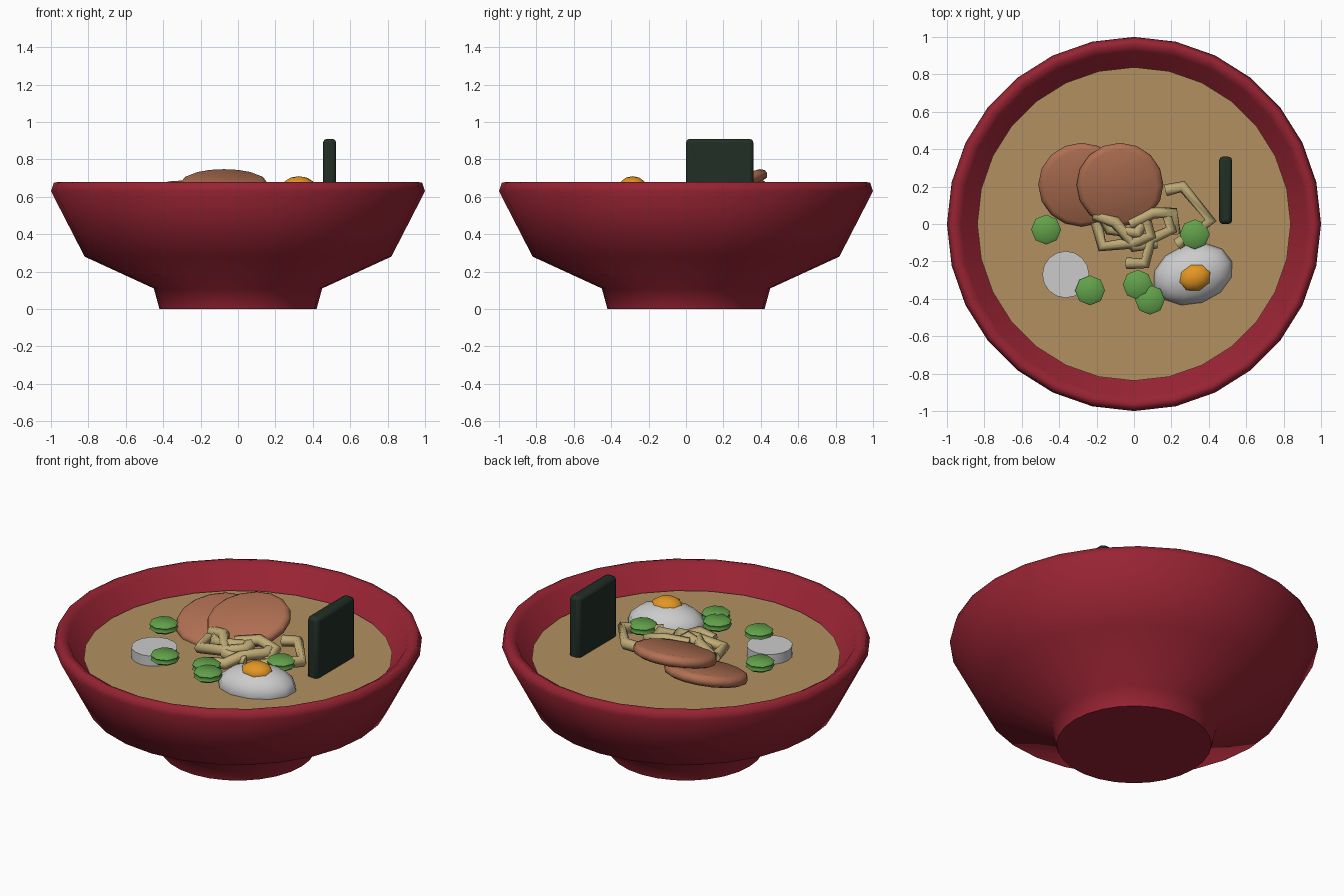
import bpy, math
from math import radians, cos, sin, pi

if "Cube" in bpy.data.objects:
    bpy.data.objects.remove(bpy.data.objects["Cube"])


def mat(name, r, g, b):
    m = bpy.data.materials.new(name)
    m.diffuse_color = [(c / 255) ** 2.2 for c in (r, g, b)] + [1]
    m.use_nodes = True
    m.node_tree.nodes["Principled BSDF"].inputs["Base Color"].default_value = m.diffuse_color
    return m


RED = mat("lacquer", 150, 40, 54)
BROTH = mat("broth", 176, 143, 97)
PORK = mat("pork", 176, 112, 84)
NOODLE = mat("noodle", 190, 170, 118)
WHITE = mat("egg_white", 232, 232, 230)
YOLK = mat("yolk", 226, 148, 40)
CAKE = mat("fish_cake", 205, 203, 203)
GREEN = mat("green", 98, 160, 76)
SEAWEED = mat("seaweed", 38, 50, 42)


def finish(ob, name, material, angle=40):
    ob.name = name
    ob.data.materials.append(material)
    bpy.ops.object.select_all(action='DESELECT')
    ob.select_set(True)
    bpy.context.view_layer.objects.active = ob
    bpy.ops.object.shade_smooth_by_angle(angle=radians(angle))
    return ob


def lathe(name, profile, n, material, loc=(0, 0, 0), angle=40):
    """Revolve (radius, z) points, listed bottom outside to end, capping both ends."""
    verts = [(r * cos(2 * pi * i / n), r * sin(2 * pi * i / n), z)
             for r, z in profile for i in range(n)]
    faces = [(k * n + i, k * n + (i + 1) % n, (k + 1) * n + (i + 1) % n, (k + 1) * n + i)
             for k in range(len(profile) - 1) for i in range(n)]
    faces.append(tuple(reversed(range(n))))
    faces.append(tuple(range(len(verts) - n, len(verts))))
    me = bpy.data.meshes.new(name)
    me.from_pydata(verts, [], faces)
    ob = bpy.data.objects.new(name, me)
    bpy.context.collection.objects.link(ob)
    ob.location = loc
    return finish(ob, name, material, angle)


def bevel(ob, width, segments=2):
    b = ob.modifiers.new("bevel", 'BEVEL')
    b.width, b.segments = width, segments


def ellipsoid(name, loc, scale, turn, seg, rings, material):
    bpy.ops.mesh.primitive_uv_sphere_add(segments=seg, ring_count=rings, radius=1, location=loc)
    ob = bpy.context.object
    ob.scale = scale
    ob.rotation_euler.z = radians(turn)
    return finish(ob, name, material, 60)


# bowl with foot and thick rim
lathe("bowl", [(.42, 0), (.45, .11), (.82, .28), (1, .63), (.985, .675), (.96, .68),
               (.925, .66), (.77, .40), (.45, .22)], 28, RED, angle=62)

# broth surface
lathe("broth", [(.75, .48), (.838, .552)], 28, BROTH)

# two leaning pork slices
for i, (x, z) in enumerate([(-.28, .605), (-.075, .665)]):
    slice_ = lathe(f"pork_slice_{i + 1}", [(.2, -.032), (.225, -.02), (.232, 0), (.225, .02), (.2, .032)],
                   16, PORK, (x, .21, z), 60)
    slice_.rotation_euler.x = radians(15)

# noodle strands
strands = [
    [(.17, .18, .62), (.26, .20, .63), (.41, .02, .62), (.23, -.11, .60)],
    [(-.19, .09, .63), (-.13, -.03, .61), (.02, -.05, .64), (.06, .04, .61)],
    [(-.20, .01, .60), (-.17, -.12, .60), (0, -.10, .62), (.09, -.06, .64), (.04, .10, .62)],
    [(-.04, -.21, .58), (.06, -.21, .60), (.09, -.08, .61), (.20, -.03, .63), (.17, .08, .61)],
    [(-.21, .05, .62), (-.10, .01, .65), (0, -.12, .61), (.12, -.10, .59)],
    [(-.02, 0, .63), (.10, .06, .65), (.21, .06, .62), (.22, -.05, .59)],
]
for i, pts in enumerate(strands):
    cu = bpy.data.curves.new("noodle", 'CURVE')
    cu.dimensions = '3D'
    cu.bevel_depth, cu.bevel_resolution, cu.use_fill_caps = .032, 1, True
    sp = cu.splines.new('POLY')
    sp.points.add(len(pts) - 1)
    for p, co in zip(sp.points, pts):
        p.co = (*co, 1)
    ob = bpy.data.objects.new(f"noodle_{i + 1}", cu)
    bpy.context.collection.objects.link(ob)
    cu.materials.append(NOODLE)

# half egg and yolk
ellipsoid("egg_white", (.315, -.268, .56), (.22, .16, .12), 18, 12, 8, WHITE)
ellipsoid("egg_yolk", (.325, -.285, .655), (.092, .075, .055), 18, 8, 6, YOLK)

# round fish cake slice
lathe("fish_cake", [(.125, .53), (.125, .612)], 16, CAKE, (-.365, -.27, 0))

# scallion rings
for i, (x, y) in enumerate([(-.47, -.03), (-.235, -.355), (.02, -.325),
                            (.085, -.405), (.325, -.055), (-.08, .09)]):
    lathe(f"scallion_{i + 1}", [(.062, -.027), (.08, -.013), (.073, 0), (.08, .013), (.062, .027)],
          8, GREEN, (x, y, .62), 60)

# upright seaweed sheet
bpy.ops.mesh.primitive_cube_add(size=1, location=(.49, .18, .71))
sheet = bpy.context.object
sheet.scale = (.07, .36, .40)
bpy.ops.object.transform_apply(location=False, rotation=False, scale=True)
finish(sheet, "seaweed_sheet", SEAWEED)
bevel(sheet, .02)
